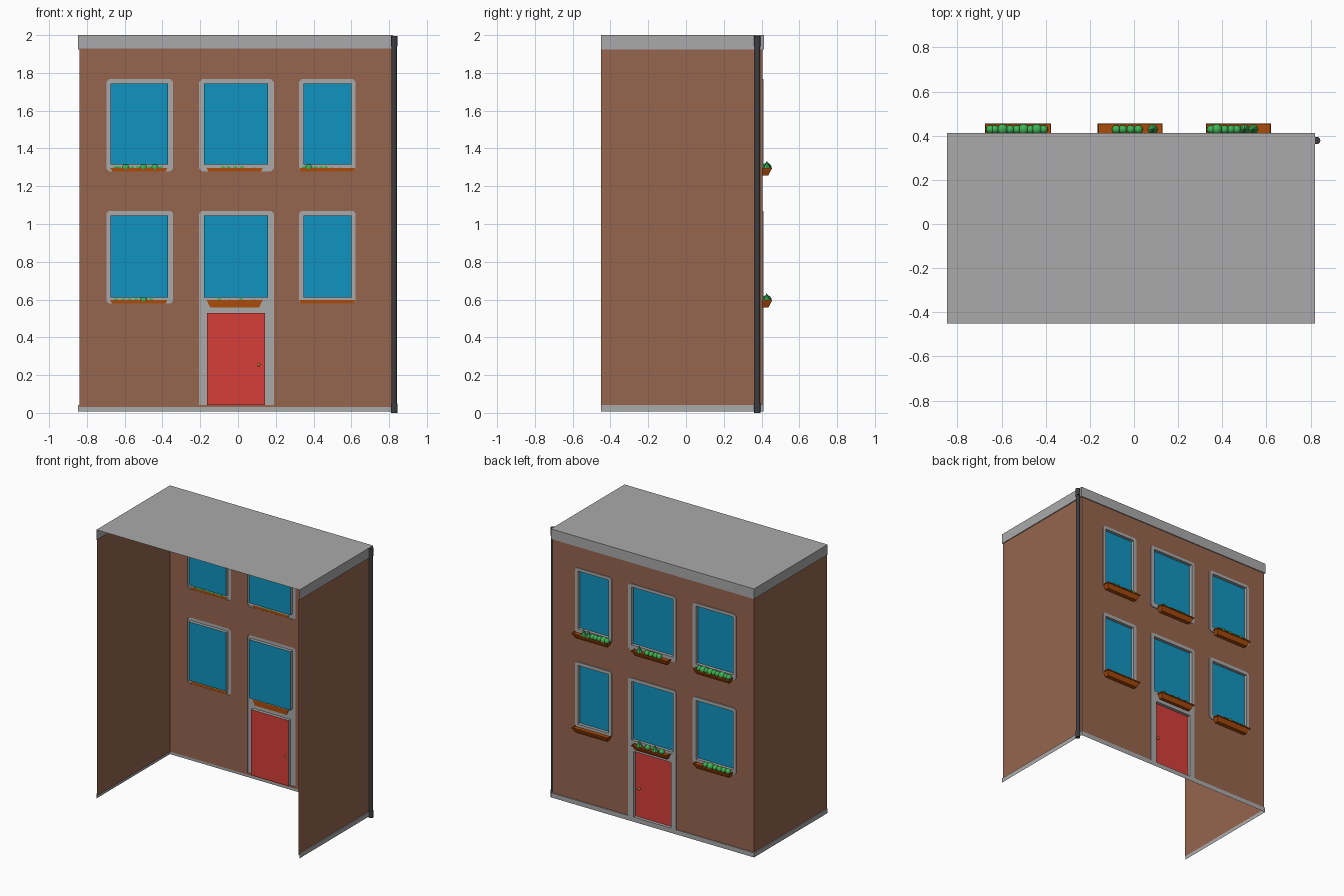
import bpy, bmesh, math
from mathutils import Vector

if "Cube" in bpy.data.objects:
    bpy.data.objects.remove(bpy.data.objects["Cube"])


def mat(name, r, g, b):
    m = bpy.data.materials.new(name)
    lin = [((c / 255 + 0.055) / 1.055) ** 2.4 if c > 10 else c / 255 / 12.92 for c in (r, g, b)]
    m.diffuse_color = (*lin, 1)
    m.use_nodes = True
    m.node_tree.nodes["Principled BSDF"].inputs["Base Color"].default_value = m.diffuse_color
    return m


BRICK = mat("brick brown", 150, 101, 78)
STONE = mat("stone grey", 170, 170, 170)
GLASS = mat("window blue", 16, 148, 192)
RED = mat("door red", 214, 62, 58)
GREEN = mat("leaf green", 62, 178, 84)
WOOD = mat("planter orange brown", 172, 76, 10)
IRON = mat("pipe charcoal", 62, 62, 65)
GOLD = mat("knob gold", 190, 140, 40)

XL, XR, YF, YB = -0.84, 0.813, -0.45, 0.405   # shell limits; the facade is at YB


def finish(bm, name, material, smooth=False):
    me = bpy.data.meshes.new(name)
    bm.to_mesh(me)
    bm.free()
    me.materials.append(material)
    for p in me.polygons:
        p.use_smooth = smooth
    ob = bpy.data.objects.new(name, me)
    bpy.context.collection.objects.link(ob)
    return ob


def outline(rect, cut=0.0, flat_bottom=False):
    """Rectangle (x0, x1, z0, z1) as points, with optional cut corners."""
    x0, x1, z0, z1 = rect
    pts = []
    for x, z, sx, sz in ((x0, z0, 1, 1), (x1, z0, -1, 1), (x1, z1, -1, -1), (x0, z1, 1, -1)):
        if cut == 0 or (flat_bottom and sz > 0):
            pts.append((x, z))
        else:
            a, b = (x, z + sz * cut), (x + sx * cut, z)
            pts += [a, b] if sx * sz > 0 else [b, a]
    return pts


def ring(bm, pts, y):
    return [bm.verts.new((x, y, z)) for x, z in pts]


def fill(bm, rings):
    """Flat sheet bounded by the first ring, with the others as holes."""
    edges = []
    for r in rings:
        for a, b in zip(r, r[1:] + r[:1]):
            edges.append(bm.edges.get((a, b)) or bm.edges.new((a, b)))
    bmesh.ops.triangle_fill(bm, edges=edges, use_beauty=True, normal=(0, 1, 0))


def bridge(bm, r1, r2):
    n = len(r1)
    for i in range(n):
        j = (i + 1) % n
        bm.faces.new((r1[i], r1[j], r2[j], r2[i]))


# openings: name, frame outline, panes (rect, material, depth)
UP, LOW = (1.279, 1.767), (0.578, 1.07)
UPG, LOWG = (1.316, 1.745), (0.61, 1.045)
COLS = {"left": ((-0.697, -0.343), (-0.675, -0.37)),
        "middle": ((-0.206, 0.19), (-0.18, 0.158)),
        "right": ((0.322, 0.623), (0.348, 0.60))}
frames = []
for col, (o, g) in COLS.items():
    frames.append(("upper_" + col, (*o, *UP), [("window", (*g, *UPG), GLASS)], False))
    if col == "middle":
        frames.append(("entrance", (*o, 0.042, 1.07),
                       [("window", (*g, *LOWG), GLASS),
                        ("door", (-0.164, 0.142, 0.043, 0.53), RED)], True))
    else:
        frames.append(("lower_" + col, (*o, *LOW), [("window", (*g, *LOWG), GLASS)], False))

# facade sheet with holes
bm = bmesh.new()
holes = []
for name, o, panes, flat in frames:
    r = (o[0], o[1], 0.042 + 0.0005, o[3]) if flat else o
    holes.append(ring(bm, outline(r, 0.015, flat), YB))
fill(bm, [ring(bm, outline((XL, XR, 0.03, 1.93)), YB)] + holes)
finish(bm, "facade_wall", BRICK)

# stone surrounds, recessed glass and door
LIP, DEEP = 0.411, 0.388
for name, o, panes, flat in frames:
    bm = bmesh.new()
    back = ring(bm, outline(o, 0.015, flat), YB)
    front = ring(bm, outline(o, 0.015, flat), LIP)
    bridge(bm, back, front)
    inner = []
    for pname, r, m in panes:
        a, b = ring(bm, outline(r), LIP), ring(bm, outline(r), DEEP)
        bridge(bm, b, a)
        inner.append(a)
        pb = bmesh.new()
        pb.faces.new(ring(pb, outline(r), DEEP)[::-1])
        finish(pb, name + "_" + pname, m)
    fill(bm, [front] + inner)
    finish(bm, name + "_surround", STONE)

# side walls, open at the other side
for name, x in (("left_wall", XL), ("right_wall", XR)):
    bm = bmesh.new()
    q = [(x, YF, 0.03), (x, YB, 0.03), (x, YB, 1.93), (x, YF, 1.93)]
    bm.faces.new([bm.verts.new(p) for p in (q if x > 0 else q[::-1])])
    finish(bm, name, BRICK)


def band(name, profile):
    """Sweep (offset, z) points round the three walls."""
    bm = bmesh.new()
    rows = [[bm.verts.new(p) for p in ((XR + d, YF, z), (XR + d, YB + d, z),
                                       (XL - d, YB + d, z), (XL - d, YF, z))] for d, z in profile]
    for r, s in zip(rows, rows[1:]):
        for i in range(3):
            bm.faces.new((r[i], r[i + 1], s[i + 1], s[i]))
    return bm, rows


bm, _ = band("base", [(0.006, 0.008), (0.006, 0.042), (0, 0.042)])
finish(bm, "base_course", STONE)
bm, rows = band("cornice", [(0, 1.925), (0.007, 1.925), (0.007, 2.0)])
bm.faces.new(rows[-1])
finish(bm, "cornice_and_roof", STONE)

# drain pipe with end collars
bm = bmesh.new()
for r, z0, z1 in ((0.0145, 0, 1.995), (0.017, 0, 0.05), (0.017, 1.94, 1.995)):
    res = bmesh.ops.create_cone(bm, cap_ends=True, segments=12, radius1=r, radius2=r, depth=z1 - z0)
    bmesh.ops.translate(bm, verts=res["verts"], vec=(0.827, 0.378, (z0 + z1) / 2))
finish(bm, "drain_pipe", IRON)

# door knob
bm = bmesh.new()
bmesh.ops.create_uvsphere(bm, u_segments=10, v_segments=6, radius=0.01)
bmesh.ops.translate(bm, verts=bm.verts, vec=(0.11, DEEP + 0.005, 0.255))
finish(bm, "door_knob", GOLD, True)


def planter(name, x0, x1, top):
    """Tapered box with a sunken top."""
    bm = bmesh.new()
    lo = [(x0 + 0.018, 0.406), (x1 - 0.018, 0.406), (x1 - 0.018, 0.436), (x0 + 0.018, 0.436)]
    hi = [(x0, 0.406), (x1, 0.406), (x1, 0.456), (x0, 0.456)]
    a = [bm.verts.new((x, y, top - 0.04)) for x, y in lo]
    b = [bm.verts.new((x, y, top)) for x, y in hi]
    bm.faces.new(a[::-1])
    bridge(bm, a, b)
    f = bm.faces.new(b)
    bmesh.ops.inset_region(bm, faces=[f], thickness=0.005)
    bmesh.ops.translate(bm, verts=f.verts, vec=(0, 0, -0.008))
    finish(bm, name, WOOD)


def plants(name, items, top):
    """Items are (x, radius); a negative radius makes a pointed shrub."""
    round_bm, cone_bm = bmesh.new(), bmesh.new()
    for x, r in items:
        if r > 0:
            res = bmesh.ops.create_uvsphere(round_bm, u_segments=12, v_segments=8, radius=r)
            bmesh.ops.translate(round_bm, verts=res["verts"], vec=(x, 0.428, top + 0.002))
        else:
            res = bmesh.ops.create_cone(cone_bm, cap_ends=True, segments=8, radius1=-r,
                                        radius2=0, depth=0.046)
            bmesh.ops.translate(cone_bm, verts=res["verts"], vec=(x, 0.428, top + 0.015))
    finish(round_bm, name + "_round_shrubs", GREEN, True)
    if cone_bm.verts:
        finish(cone_bm, name + "_pointed_shrubs", GREEN)
    else:
        cone_bm.free()


S, L, C = 0.02, 0.025, -0.023
BOX = {"left": (-0.675, -0.375), "middle": (-0.165, 0.13), "right": (0.325, 0.62)}
for col, (a, b) in BOX.items():
    planter("upper_%s_planter" % col, a, b, 1.297)
    planter("lower_%s_planter" % col, a, b, 0.597)
plants("upper_left", [(-0.65, S), (-0.63, S), (-0.595, L), (-0.56, S), (-0.53, S), (-0.50, L),
                      (-0.47, S), (-0.44, L), (-0.41, S)], 1.297)
plants("upper_middle", [(-0.08, S), (-0.05, S), (-0.015, S), (0.02, S), (0.085, C)], 1.297)
plants("upper_right", [(0.35, S), (0.375, L), (0.41, S), (0.44, S), (0.465, S), (0.50, C),
                       (0.54, C)], 1.297)
plants("lower_left", [(-0.645, S), (-0.61, S), (-0.575, S), (-0.54, S), (-0.50, L), (-0.46, S)], 0.597)
plants("lower_middle", [(-0.10, S), (-0.045, C), (0.015, S), (0.085, C)], 0.597)
